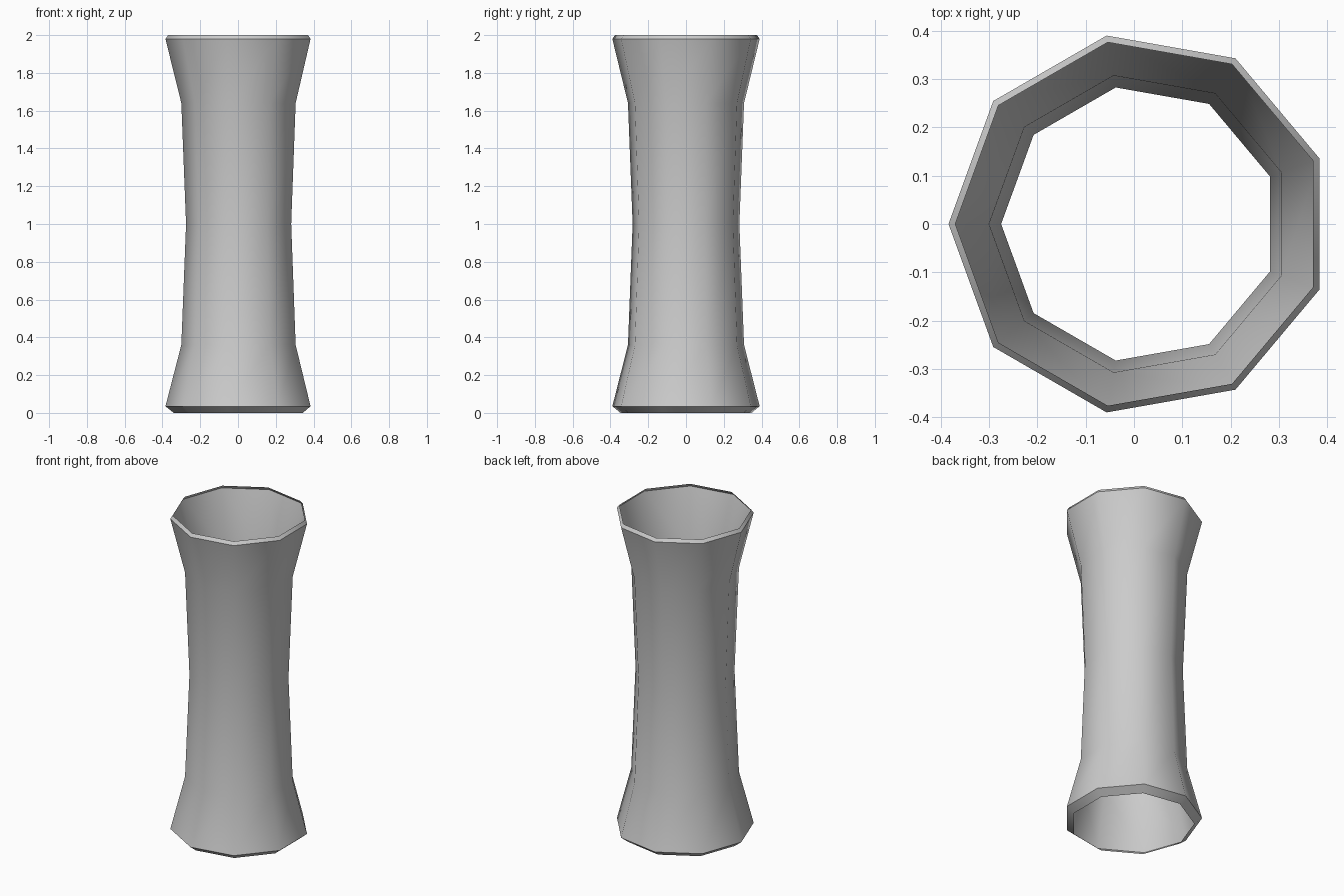
import bpy, bmesh
from math import sin, cos, pi, radians

if "Cube" in bpy.data.objects:
    bpy.data.objects.remove(bpy.data.objects["Cube"])

SIDES = 9
CX = 0.012  # odd-sided ring: shift so the bounds are centred
# profile of the flared, open tube: (radius, height)
PROFILE = [(0.352, 0.0), (0.396, 0.035), (0.312, 0.36), (0.287, 1.0),
           (0.312, 1.64), (0.396, 1.98), (0.382, 2.0)]

# single-walled shell, open at both ends
bm = bmesh.new()
rings = []
for r, z in PROFILE:
    rings.append([bm.verts.new((CX + r * cos(pi + 2 * pi * i / SIDES),
                                r * sin(pi + 2 * pi * i / SIDES), z))
                  for i in range(SIDES)])
for low, high in zip(rings, rings[1:]):
    for i in range(SIDES):
        j = (i + 1) % SIDES
        bm.faces.new((low[i], low[j], high[j], high[i]))

mesh = bpy.data.meshes.new("flared_tube")
bm.to_mesh(mesh)
bm.free()
tube = bpy.data.objects.new("flared_tube", mesh)
bpy.context.collection.objects.link(tube)

# smooth walls, crisp rims
bpy.context.view_layer.objects.active = tube
tube.select_set(True)
bpy.ops.object.shade_smooth_by_angle(angle=radians(45))
